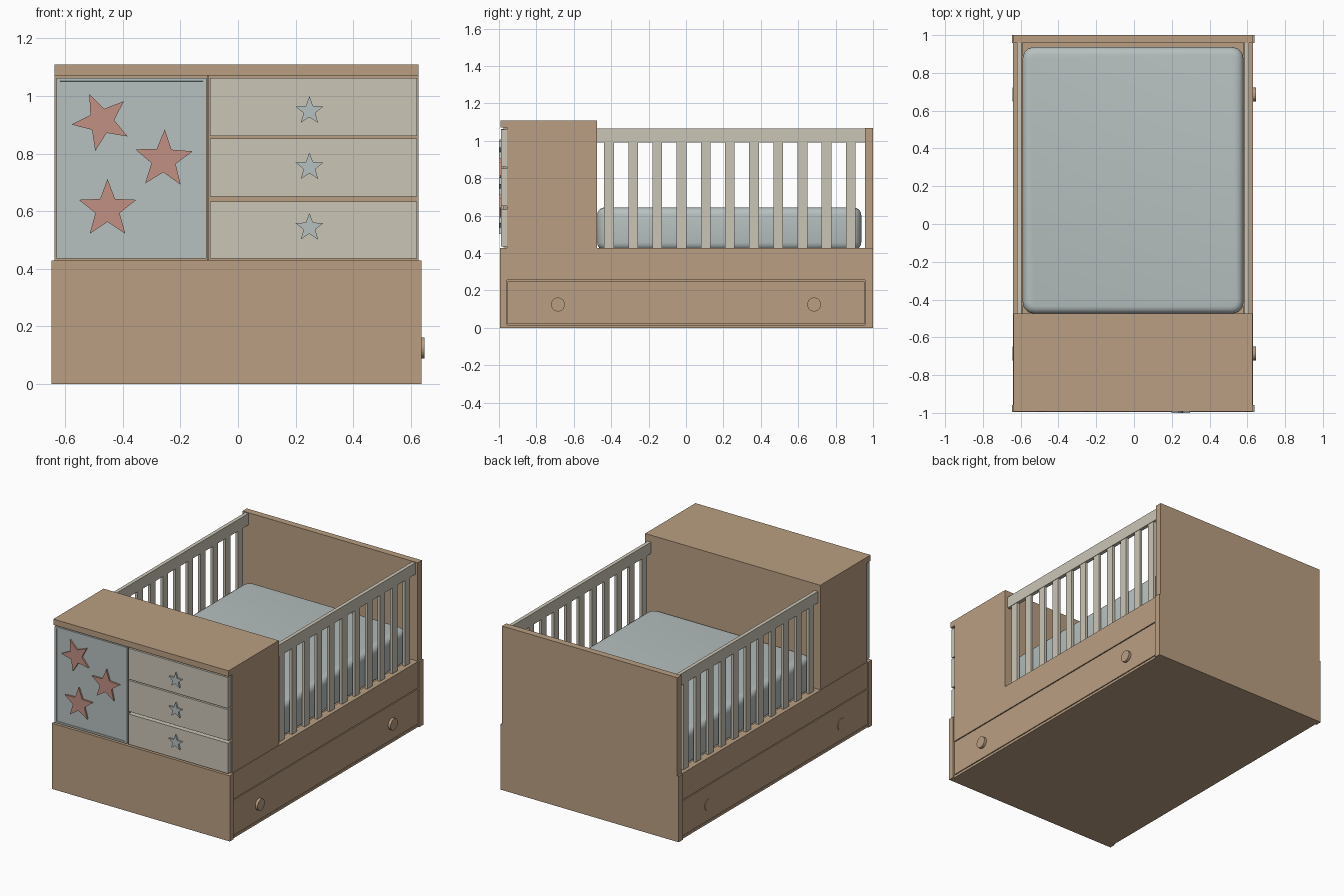
import bpy, bmesh, math

if "Cube" in bpy.data.objects:
    bpy.data.objects.remove(bpy.data.objects["Cube"])

CX = -0.005  # centre line of the furniture body (right knobs stick out further)


def material(name, rgb):
    m = bpy.data.materials.new(name)
    m.diffuse_color = (*rgb, 1.0)
    m.use_nodes = True
    m.node_tree.nodes["Principled BSDF"].inputs["Base Color"].default_value = m.diffuse_color
    return m


WOOD = material("tan wood", (0.49, 0.345, 0.223))
CREAM = material("cream paint", (0.597, 0.558, 0.468))
BLUE = material("pale blue", (0.474, 0.533, 0.527))
RED = material("dusty red", (0.533, 0.279, 0.223))


def finish(name, bm, mat):
    bmesh.ops.recalc_face_normals(bm, faces=bm.faces)
    mesh = bpy.data.meshes.new(name)
    bm.to_mesh(mesh)
    bm.free()
    mesh.materials.append(mat)
    ob = bpy.data.objects.new(name, mesh)
    bpy.context.collection.objects.link(ob)
    return ob


def box(name, x, y, z, mat):
    """Box from (min, max) ranges."""
    bm = bmesh.new()
    bmesh.ops.create_cube(bm, size=1)
    for v in bm.verts:
        for i, (a, b) in enumerate((x, y, z)):
            v.co[i] = a if v.co[i] < 0 else b
    return finish(name, bm, mat)


def star(name, x, z, r, y0, y1, turn, mat):
    """Five-pointed star plate facing the front."""
    bm = bmesh.new()
    pts = []
    for i in range(10):
        a = math.radians(turn + 36 * i)
        k = r if i % 2 == 0 else r * 0.42
        pts.append(bm.verts.new((x + k * math.cos(a), y0, z + k * math.sin(a))))
    face = bm.faces.new(pts)
    ext = bmesh.ops.extrude_face_region(bm, geom=[face])
    for v in ext["geom"]:
        if isinstance(v, bmesh.types.BMVert):
            v.co.y = y1
    return finish(name, bm, mat)


def side_range(s, a, b):
    """Range a..b away from the centre line, on side s."""
    return tuple(sorted((CX + s * a, CX + s * b)))


# Base: end panels, floor and mattress deck
WIDE, NARROW = (CX - 0.642, CX + 0.642), (CX - 0.632, CX + 0.632)
box("front_base_panel", WIDE, (-0.994, -0.957), (0, 0.428), WOOD)
box("back_base_panel", WIDE, (0.957, 1.0), (0, 0.428), WOOD)
box("headboard", NARROW, (0.957, 1.0), (0.428, 1.07), WOOD)
box("base_floor", (CX - 0.634, CX + 0.634), (-0.957, 0.957), (0.0, 0.016), WOOD)
box("mattress_deck", (CX - 0.59, CX + 0.59), (-0.957, 0.957), (0.39, 0.415), WOOD)

# Both long sides: rail board, drawer, knobs and slatted guard
for s, side in ((1, "right"), (-1, "left")):
    box(f"{side}_side_board", side_range(s, 0.582, 0.635), (-0.957, 0.957), (0.255, 0.428), WOOD)
    box(f"{side}_drawer_front", side_range(s, 0.605, 0.635), (-0.954, 0.954), (0.021, 0.249), WOOD)
    box(f"{side}_drawer_backing", side_range(s, 0.58, 0.62), (-0.957, 0.957), (0.016, 0.256), WOOD)
    for y in (-0.685, 0.685):
        bm = bmesh.new()
        bmesh.ops.create_cone(bm, cap_ends=True, segments=32, radius1=0.037,
                              radius2=0.037, depth=0.024)
        knob = finish(f"{side}_drawer_knob", bm, WOOD)
        knob.rotation_euler.y = math.pi / 2
        knob.location = (0.635 if s > 0 else -0.631, y, 0.125)
    guard = side_range(s, 0.59, 0.614)
    box(f"{side}_guard_rail", guard, (-0.476, 0.957), (0.99, 1.065), CREAM)
    for i in range(11):
        y = -0.412 + i * 0.1293
        box(f"{side}_guard_slat", side_range(s, 0.593, 0.611), (y - 0.026, y + 0.026),
            (0.425, 0.992), CREAM)

# Mattress with rounded edges
bm = bmesh.new()
bmesh.ops.create_cube(bm, size=1)
for v in bm.verts:
    v.co = (CX + v.co.x * 1.17, 0.231 + v.co.y * 1.412, 0.53 + v.co.z * 0.228)
upright = [e for e in bm.edges if abs(e.verts[0].co.z - e.verts[1].co.z) > 0.1]
bmesh.ops.bevel(bm, geom=upright, offset=0.06, segments=3, profile=0.5, affect='EDGES')
rims = [e for e in bm.edges if abs(e.verts[0].co.z - e.verts[1].co.z) < 0.01]
bmesh.ops.bevel(bm, geom=rims, offset=0.04, segments=4, profile=0.5, affect='EDGES')
for f in bm.faces:
    f.smooth = True
finish("mattress", bm, BLUE)

# Cabinet body and overhanging top
box("cabinet_body", NARROW, (-0.957, -0.475), (0.428, 1.08), WOOD)
box("cabinet_top", NARROW, (-0.993, -0.475), (1.072, 1.11), WOOD)
box("cabinet_divider", (-0.107, -0.101), (-0.975, -0.955), (0.43, 1.072), WOOD)

# Cabinet door with a slightly recessed panel
door = box("cabinet_door", (-0.63, -0.11), (-0.989, -0.962), (0.436, 1.063), BLUE)
bm = bmesh.new()
bm.from_mesh(door.data)
front = [f for f in bm.faces if f.normal.y < -0.9]
bmesh.ops.inset_region(bm, faces=front, thickness=0.016)
bmesh.ops.inset_region(bm, faces=front, thickness=0.001, depth=-0.004)
bm.to_mesh(door.data)
bm.free()
box("door_hinge_strip", (-0.6, -0.15), (-0.965, -0.955), (0.46, 1.04), WOOD)
for x, z, turn in ((-0.474, 0.912, 114), (-0.258, 0.779, 88), (-0.453, 0.607, 90)):
    star("door_star", x, z, 0.105, -0.984, -0.996, turn, RED)

# Three cabinet drawers with star handles
for z0, z1, zs in ((0.436, 0.634, 0.543), (0.651, 0.853, 0.753), (0.861, 1.062, 0.948)):
    box("cabinet_drawer_front", (-0.098, 0.621), (-0.989, -0.957), (z0, z1), CREAM)
    star("drawer_star_handle", 0.248, zs, 0.051, -0.985, -1.0, 90, BLUE)
